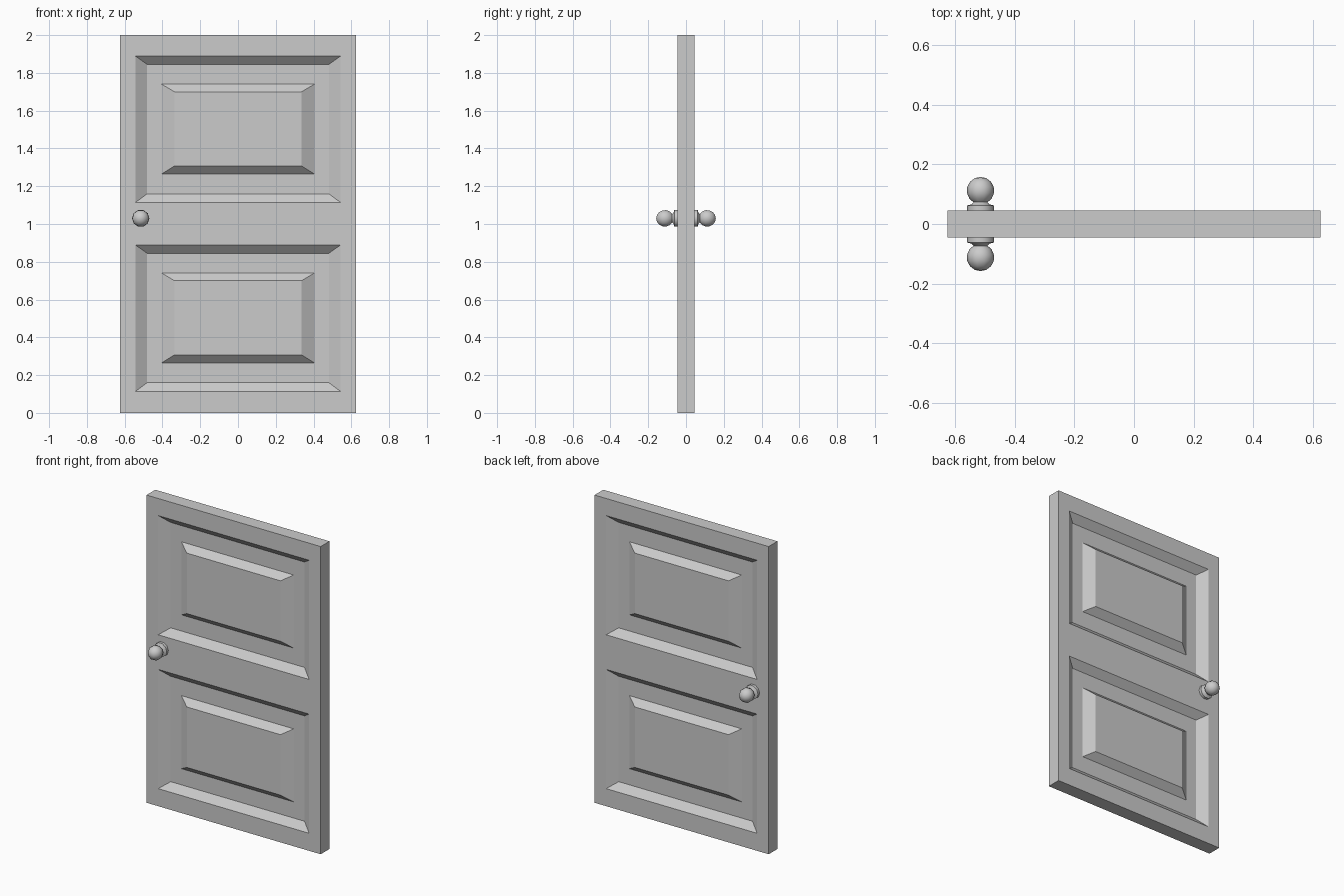
import bpy, bmesh, math
from mathutils import Matrix, Vector

if "Cube" in bpy.data.objects:
    bpy.data.objects.remove(bpy.data.objects["Cube"], do_unlink=True)

HALF_W, HALF_T, HEIGHT = 0.626, 0.045, 2.0
DEPTH = 0.041          # depth of the panel recesses


def material(name, rgb):
    m = bpy.data.materials.new(name)
    m.use_nodes = True
    m.diffuse_color = (*rgb, 1)
    m.node_tree.nodes["Principled BSDF"].inputs["Base Color"].default_value = (*rgb, 1)
    return m


grey = material("light grey", (0.6, 0.6, 0.6))


def finish(bm, name):
    bmesh.ops.remove_doubles(bm, verts=bm.verts, dist=1e-5)
    bmesh.ops.recalc_face_normals(bm, faces=bm.faces)
    mesh = bpy.data.meshes.new(name)
    bm.to_mesh(mesh)
    bm.free()
    ob = bpy.data.objects.new(name, mesh)
    bpy.context.collection.objects.link(ob)
    mesh.materials.append(grey)
    return ob


def ring(bm, half_w, z0, z1, y):
    """Rectangle of vertices facing along y."""
    return [bm.verts.new((x, y, z)) for x, z in
            ((-half_w, z0), (half_w, z0), (half_w, z1), (-half_w, z1))]


def bridge(bm, a, b):
    for i in range(len(a)):
        j = (i + 1) % len(a)
        bm.faces.new((a[i], a[j], b[j], b[i]))


# Door slab: framed faces with sunken channels around raised fields
bm = bmesh.new()
outlines = []
for side in (-1, 1):
    y_face, y_sunk = side * HALF_T, side * (HALF_T - DEPTH)
    outlines.append(ring(bm, HALF_W, 0, HEIGHT, y_face))
    border = [(0, 0.114), (0.889, 1.114), (1.889, HEIGHT)]
    for z0, z1 in border:                                # rails
        bm.faces.new(ring(bm, 0.543, z0, z1, y_face))
    for s in (-1, 1):                                    # stiles
        bm.faces.new([bm.verts.new((s * x, y_face, z)) for x, z in
                      ((0.543, 0), (HALF_W, 0), (HALF_W, HEIGHT), (0.543, HEIGHT))])
    for base in (0, 1):                                  # panels
        steps = [(0.543, 0.114, 0.889, y_face), (0.481, 0.16, 0.845, y_sunk),
                 (0.404, 0.265, 0.74, y_sunk), (0.337, 0.307, 0.70, y_face)]
        rings = [ring(bm, w, base + a, base + b, y) for w, a, b, y in steps]
        for a, b in zip(rings, rings[1:]):
            bridge(bm, a, b)
        bm.faces.new(rings[-1])
bridge(bm, *outlines)
finish(bm, "door_slab")


# Lathed knob with rosette and neck
def knob(name, side):
    bm = bmesh.new()
    profile = [(0, 0.04), (0.046, 0.04), (0.046, 0.062), (0.03, 0.066), (0.02, 0.078)]
    for deg in range(150, -1, -25):
        a = math.radians(deg)
        profile.append((0.046 * math.sin(a), 0.112 + 0.046 * math.cos(a)))
    verts = [bm.verts.new((r, side * y, 0)) for r, y in profile]
    edges = [bm.edges.new(p) for p in zip(verts, verts[1:])]
    bmesh.ops.spin(bm, geom=verts + edges, cent=(0, 0, 0), axis=(0, 1, 0),
                   angle=math.tau, steps=10, use_duplicate=False)
    ob = finish(bm, name)
    ob.location = (-0.515, 0, 1.03)
    bpy.ops.object.select_all(action="DESELECT")
    bpy.context.view_layer.objects.active = ob
    ob.select_set(True)
    bpy.ops.object.shade_smooth_by_angle(angle=math.radians(50))


knob("front_knob", -1)
knob("back_knob", 1)
